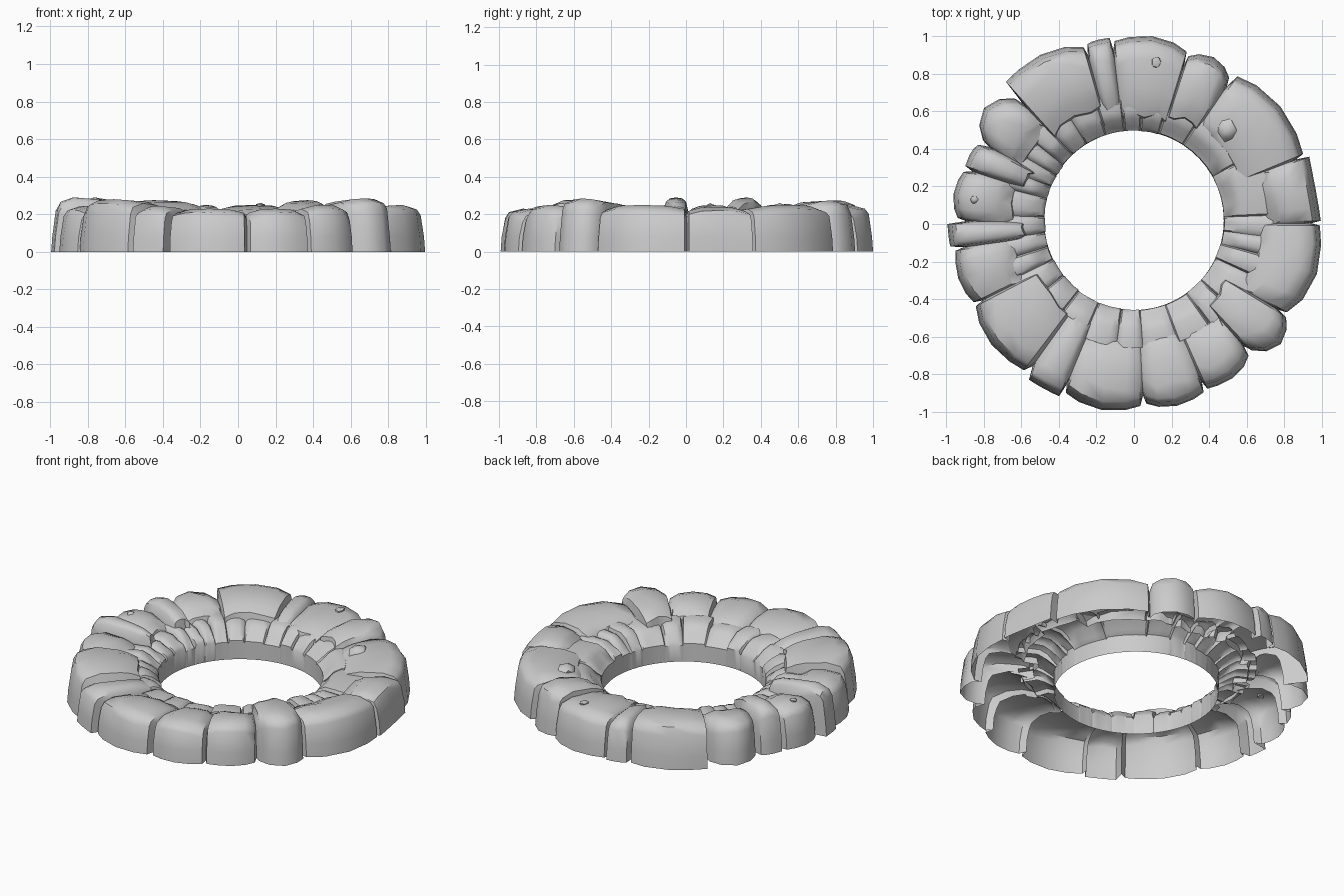
import bpy, bmesh, math, random
from mathutils import Vector

random.seed(4)
cube = bpy.data.objects.get("Cube")
if cube:
    bpy.data.objects.remove(cube)

stone = bpy.data.materials.new("stone grey")
stone.use_nodes = True
stone.diffuse_color = (0.6, 0.6, 0.6, 1)
stone.node_tree.nodes["Principled BSDF"].inputs["Base Color"].default_value = (0.6, 0.6, 0.6, 1)


def finish(name, bm, sharp=45):
    mesh = bpy.data.meshes.new(name)
    bm.to_mesh(mesh)
    bm.free()
    mesh.materials.append(stone)
    obj = bpy.data.objects.new(name, mesh)
    bpy.context.collection.objects.link(obj)
    bpy.ops.object.select_all(action="DESELECT")
    obj.select_set(True)
    bpy.context.view_layer.objects.active = obj
    bpy.ops.object.shade_smooth_by_angle(angle=math.radians(sharp))


def skin(name, columns, centre_y=0.0):
    """Open shell through radial profiles, each (angle, [(radius, height), ...])."""
    bm = bmesh.new()
    rows = []
    for angle, profile in columns:
        a = math.radians(angle)
        rows.append([bm.verts.new((r * math.cos(a), r * math.sin(a) + centre_y, z))
                     for r, z in profile])
    for p, q in zip(rows, rows[1:]):
        for j in range(len(p) - 1):
            bm.faces.new((p[j], p[j + 1], q[j + 1], q[j]))
    finish(name, bm)


def wobble(size):
    return random.uniform(-size, size)


# Outer stones: start angle, end angle, radius at start, middle, end, height, inner reach
STONES = [
    (1, 21, .995, .985, 1.0, .24, .69), (22.5, 55, .975, 1.0, .96, .25, .6),
    (57, 72, .93, .985, .94, .275, .6), (73, 96, .96, 1.005, .98, .25, .57),
    (97.5, 104.5, 1.0, 1.0, .99, .25, .6), (106, 132, .98, 1.03, 1.02, .275, .63),
    (133.5, 151, .92, 1.01, .92, .255, .65), (153, 161, .93, .95, .95, .29, .6),
    (163, 178, .95, .975, .94, .25, .64), (180, 187, .995, .99, .985, .29, .58),
    (188.5, 206, .96, .98, .95, .245, .64), (207.5, 233, .95, .995, .975, .28, .57),
    (236, 246.5, 1.0, 1.0, 1.0, .245, .57), (248, 272, .97, 1.005, .97, .23, .63),
    (274, 292.5, .96, .995, .97, .23, .61), (294, 311, .96, .975, .93, .25, .64),
    (313, 328.5, .92, 1.01, .95, .285, .57), (330, 359.5, .94, 1.01, .99, .25, .66),
]


def outer_profile(radius, top, reach):
    edge = radius - 0.12 + wobble(0.02)
    return [(reach, 0.15), (reach + 0.015, top - 0.05), (reach + 0.07, top - 0.025),
            ((reach + edge) / 2, top - 0.012 + wobble(0.006)), (edge, top),
            (radius - 0.045, top * 0.92), (radius - 0.024, top * 0.78 + wobble(0.012)),
            (radius - 0.006, 0.08), (radius, 0)]


# Narrow grooves shared by neighbouring outer stones
grooves = []
for left, right in zip(STONES[-1:] + STONES[:-1], STONES):
    wrap = 360 if left[1] > right[0] else 0
    grooves.append(((left[1] - wrap + right[0]) / 2,
                    outer_profile(min(left[4], right[2]) - 0.045,
                                  min(left[5], right[5]) - 0.04,
                                  (left[6] + right[6]) / 2)))

for i, (a0, a1, r0, r1, r2, top, reach) in enumerate(STONES):
    columns = [grooves[i]]
    for t, drop in ((0, .022), (.2, .005), (.5, 0), (.8, .005), (1, .022)):
        bulge = (2 * t - 1) ** 2
        radius = r1 + ((r0 if t < .5 else r2) - r1) * bulge
        columns.append((a0 + (a1 - a0) * t,
                        outer_profile(radius, top - drop, reach + wobble(0.015))))
    angle, profile = grooves[(i + 1) % len(grooves)]
    columns.append((angle + (360 if angle < a0 else 0), profile))
    skin(f"outer_stone_{i + 1}", columns)

# Inner tier: lower stepped stones around the hole
JOINTS = [2, 29, 57, 74, 86, 96, 108, 122, 133, 142, 150, 158, 166, 178, 188, 197,
          206, 218, 232, 247, 262, 274, 290, 306, 318, 335, 345, 353, 362]


def reach_at(angle):
    """Widest inner reach of the outer stones near an angle."""
    return max(next((s[6] for s in STONES if (angle + side) % 360 <= s[1]), STONES[0][6])
               for side in (-4, 0, 4))


def inner_profile(angle, top, lip, inset=0.0):
    start, end = 0.5 + inset, reach_at(angle) + 0.05
    return [(0.478, 0), (0.478 + inset / 3, lip), (start, lip + 0.02),
            (0.54 + inset, top - 0.028), (0.585 + inset, top - 0.006), (end, top - 0.01)]


inner_grooves = [(a, inner_profile(a, 0.175, 0.1, 0.006)) for a in JOINTS[:-1]]
inner_grooves.append((JOINTS[-1], inner_grooves[0][1]))
for i, (first, last) in enumerate(zip(inner_grooves, inner_grooves[1:])):
    top, lip, inset = random.uniform(.19, .215), .115 + wobble(.012), wobble(.012)
    a0, a1 = first[0] + 0.8, last[0] - 0.8
    columns = [first]
    for t, drop in ((0, .01), (.25, 0), (.5, 0), (.75, 0), (1, .01)):
        a = a0 + (a1 - a0) * t
        columns.append((a, inner_profile(a, top - drop, lip, inset + wobble(.004))))
    skin(f"inner_stone_{i + 1}", columns + [last], 0.02)

# Small pebbles resting on the ring
for i, (x, y, z, size) in enumerate([(.12, .86, .245, .034), (-.85, .13, .245, .026),
                                     (.5, .5, .225, .07)]):
    bm = bmesh.new()
    bmesh.ops.create_icosphere(bm, subdivisions=1, radius=size)
    for v in bm.verts:
        v.co = Vector((v.co.x * 0.85, v.co.y, v.co.z * 0.5)) * random.uniform(.85, 1.1)
    bmesh.ops.translate(bm, vec=(x, y, z), verts=bm.verts)
    finish(f"pebble_{i + 1}", bm)
